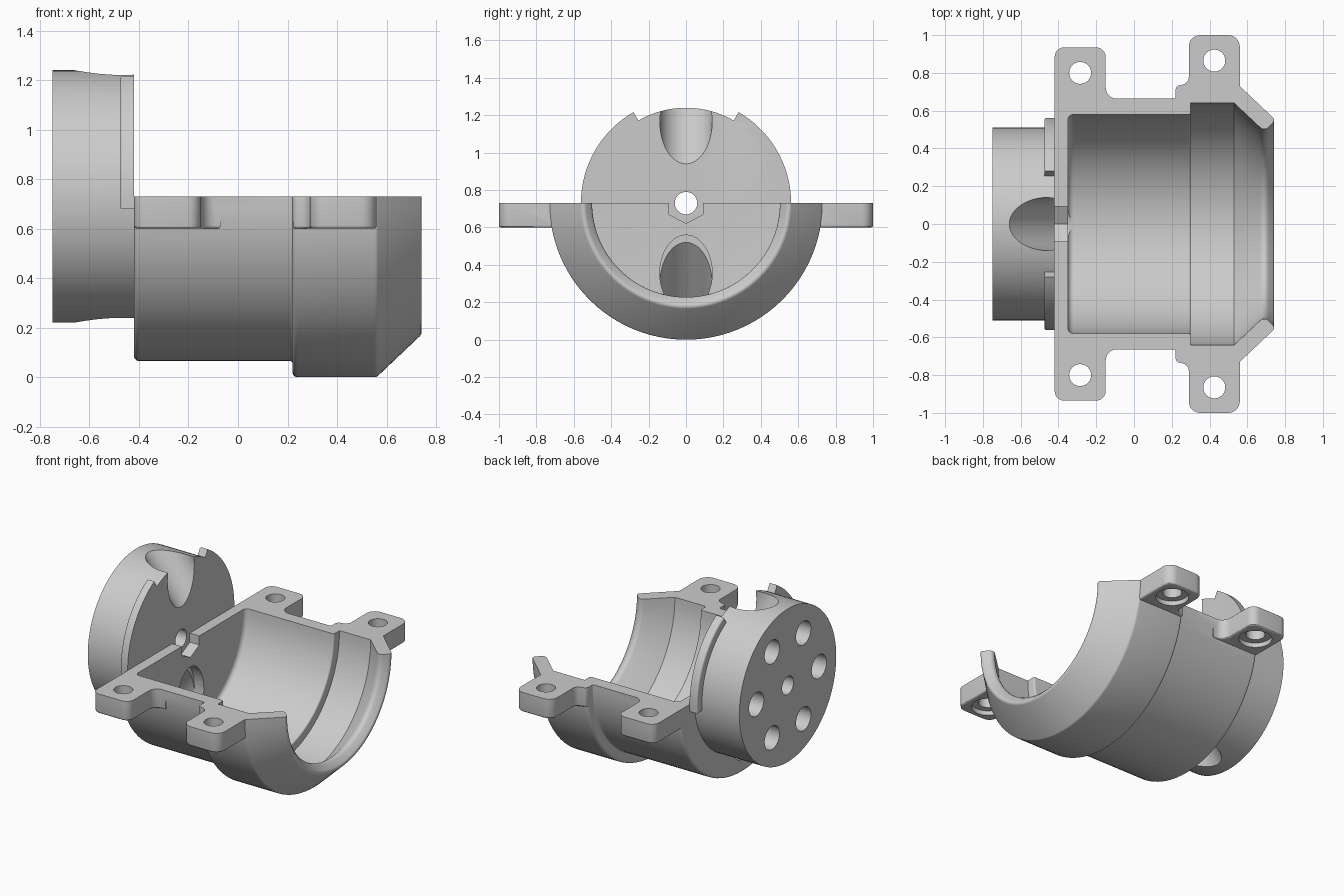
import bpy, bmesh
from math import radians, sin, cos, pi, tan
from mathutils import Vector, Matrix

cube = bpy.data.objects.get("Cube")
if cube:
    bpy.data.objects.remove(cube, do_unlink=True)

AXIS = 0.73  # height of the bore axis and of the parting face
TONE = (0.6, 0.6, 0.6, 1)
grey = bpy.data.materials.new("cast_grey")
grey.use_nodes = True
grey.diffuse_color = TONE
grey.node_tree.nodes["Principled BSDF"].inputs["Base Color"].default_value = TONE


def rounded(corners, steps=5):
    """Outline from (a, b[, radius]) corners, with arcs at the radii."""
    out = []
    for i, c in enumerate(corners):
        p = Vector(c[:2])
        if len(c) < 3:
            out.append(p)
            continue
        u = (Vector(corners[i - 1][:2]) - p).normalized()
        v = (Vector(corners[(i + 1) % len(corners)][:2]) - p).normalized()
        half = u.angle(v) / 2
        mid = p + (u + v).normalized() * c[2] / sin(half)
        a, b = p + u * c[2] / tan(half) - mid, p + v * c[2] / tan(half) - mid
        out += [mid + a.lerp(b, k / steps).normalized() * c[2] for k in range(steps + 1)]
    return out


def finish(name, bm):
    bmesh.ops.remove_doubles(bm, verts=bm.verts, dist=1e-5)
    bmesh.ops.recalc_face_normals(bm, faces=bm.faces)
    mesh = bpy.data.meshes.new(name)
    bm.to_mesh(mesh)
    bm.free()
    mesh.materials.append(grey)
    ob = bpy.data.objects.new(name, mesh)
    bpy.context.collection.objects.link(ob)
    return ob


def lathe(name, corners, start, end, steps):
    """Sweep an (x, radius) outline about the bore axis, capped at both ends."""
    bm = bmesh.new()
    outline = rounded(corners)
    rings = []
    for k in range(steps + 1):
        a = radians(start + (end - start) * k / steps)
        rings.append([bm.verts.new((p.x, p.y * cos(a), AXIS + p.y * sin(a))) for p in outline])
    bm.faces.new(rings[0])
    bm.faces.new(rings[-1])
    for r, s in zip(rings, rings[1:]):
        for i in range(len(r)):
            bm.faces.new((r[i - 1], r[i], s[i], s[i - 1]))
    return finish(name, bm)


def prism(name, outline, axes, low, high, bevel=0):
    """Extrude an outline; axes maps (a, b, height) to a point."""
    bm = bmesh.new()
    rings = [[bm.verts.new(axes(p.x, p.y, h)) for p in outline] for h in (low, high)]
    base = bm.faces.new(rings[0])
    bm.faces.new(rings[1])
    for i in range(len(outline)):
        bm.faces.new((rings[0][i - 1], rings[0][i], rings[1][i], rings[1][i - 1]))
    bmesh.ops.recalc_face_normals(bm, faces=bm.faces)
    if bevel:
        bmesh.ops.bevel(bm, geom=base.edges[:], offset=bevel, segments=3,
                        profile=0.5, affect='EDGES')
    return finish(name, bm)


def rod(name, centre, direction, radius, length, scale=(1, 1, 1), segments=48):
    bm = bmesh.new()
    turn = Vector(direction).to_track_quat('Z', 'Y').to_matrix().to_4x4()
    bmesh.ops.create_cone(bm, cap_ends=True, segments=segments, radius1=radius, radius2=radius,
                          depth=length, matrix=Matrix.Translation(centre)
                          @ Matrix.Diagonal((*scale, 1)) @ turn)
    return finish(name, bm)


def combine(target, other, operation):
    mod = target.modifiers.new(operation.lower(), 'BOOLEAN')
    mod.object, mod.operation, mod.solver = other, operation, 'EXACT'
    bpy.context.view_layer.objects.active = target
    bpy.ops.object.modifier_apply(modifier=mod.name)
    bpy.data.objects.remove(other, do_unlink=True)


# Half housing: stepped shell with an end wall and a tapered mouth
housing = lathe("half_housing", [
    (-.42, 0), (-.42, .665, .02), (.22, .665, .01), (.22, .73, .02), (.56, .73, .02),
    (.75, .55, .02), (.69, .49, .03), (.53, .64), (.30, .64), (.30, .58, .01),
    (-.35, .58, .03), (-.35, 0)], 180, 360, 48)

# Bolt lugs on both sides, each with a hole and a spot face below
rear_lug = [(-.42, .62), (-.42, .935, .05), (-.15, .935, .05), (-.15, .663, .06),
            (-.07, .663), (-.07, .62)]
mouth_lug = [(.222, .67), (.222, .73, .02), (.29, .745, .04), (.29, 1, .06),
             (.56, 1, .06), (.56, .67)]
for side in (1, -1):
    for corners, x, y in ((rear_lug, -.285, .80), (mouth_lug, .425, .865)):
        lug = prism("lug", rounded(corners), lambda a, b, h: (a, side * b, h), .60, AXIS, .012)
        combine(housing, lug, 'UNION')
        combine(housing, rod("bolt_hole", (x, side * y, .7), (0, 0, 1), .058, .4), 'DIFFERENCE')
        combine(housing, rod("spot_face", (x, side * y, .58), (0, 0, 1), .1, .1), 'DIFFERENCE')

# End wall: notch at the axis and oval port
notch = [Vector(p) for p in ((-.092, .8), (-.092, .67), (0, .622), (.092, .67), (.092, .8))]
combine(housing, prism("notch", notch, lambda a, b, h: (h, a, b), -.5, -.3), 'DIFFERENCE')
combine(housing, rod("port", (-.4, 0, AXIS - .375), (1, 0, 0), .14, .2, (1, 1, 1.46)), 'DIFFERENCE')

# End disc with two raised arc lips
disc = rod("end_disc", (-.585, 0, AXIS), (1, 0, 0), .51, .33, segments=96)
for start, end in ((-5, 60), (120, 185)):
    lip = lathe("lip", [(-.475, .46), (-.475, .562, .012), (-.42, .562), (-.42, .46)],
                start, end, 18)
    combine(disc, lip, 'UNION')

# Slanted ducts from the inner face to the rim, above and below
for side in (1, -1):
    duct = rod("duct", (-.431, 0, AXIS + side * .4475), (-.625, 0, side * .78), .14, 1.2)
    combine(disc, duct, 'DIFFERENCE')

# Shaft hole and ring of blind bolt holes
combine(disc, rod("shaft_hole", (-.585, 0, AXIS), (1, 0, 0), .06, .6), 'DIFFERENCE')
for k in range(6):
    a = k * pi / 3
    hole = rod("blind_hole", (-.7, .33 * cos(a), AXIS + .33 * sin(a)), (1, 0, 0), .078, .3)
    combine(disc, hole, 'DIFFERENCE')

for ob in (housing, disc):
    bpy.ops.object.select_all(action='DESELECT')
    ob.select_set(True)
    bpy.context.view_layer.objects.active = ob
    bpy.ops.object.shade_smooth_by_angle(angle=radians(30))
